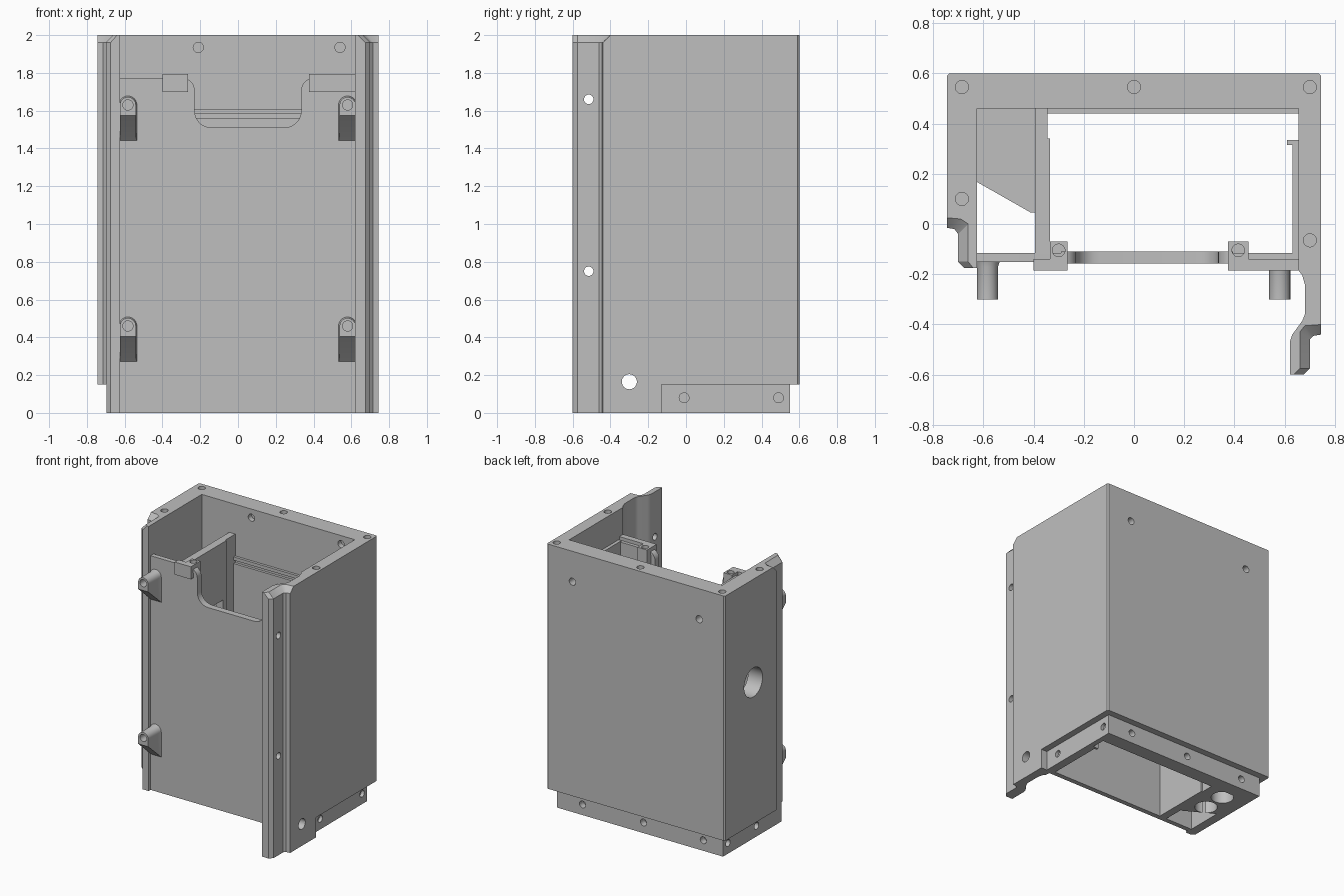
import bpy, bmesh, math
from mathutils import Matrix, Vector

if "Cube" in bpy.data.objects:
    bpy.data.objects.remove(bpy.data.objects["Cube"])

grey = bpy.data.materials.new("plain_grey")
grey.diffuse_color = (0.52, 0.52, 0.52, 1)
grey.use_nodes = True
grey.node_tree.nodes["Principled BSDF"].inputs["Base Color"].default_value = grey.diffuse_color


def finish(name, bm):
    bmesh.ops.recalc_face_normals(bm, faces=bm.faces)
    me = bpy.data.meshes.new(name)
    bm.to_mesh(me)
    bm.free()
    me.materials.append(grey)
    ob = bpy.data.objects.new(name, me)
    bpy.context.collection.objects.link(ob)
    return ob


def loft(name, layers, axis="z"):
    """Solid through (outline, height) layers; axis y maps outlines to the XZ plane."""
    bm = bmesh.new()
    rings = []
    for pts, h in layers:
        rings.append([bm.verts.new((a, b, h) if axis == "z" else (a, h, b)) for a, b in pts])
    for lo, hi in zip(rings, rings[1:]):
        for i in range(len(lo)):
            j = (i + 1) % len(lo)
            bm.faces.new((lo[i], lo[j], hi[j], hi[i]))
    bm.faces.new(rings[0])
    bm.faces.new(rings[-1])
    return finish(name, bm)


def box(name, x0, x1, y0, y1, z0, z1):
    return loft(name, [([(x0, y0), (x1, y0), (x1, y1), (x0, y1)], z) for z in (z0, z1)])


def subtract(ob, cutter):
    mod = ob.modifiers.new("cut", "BOOLEAN")
    mod.object = cutter
    mod.solver = "EXACT"
    bpy.context.view_layer.objects.active = ob
    bpy.ops.object.modifier_apply(modifier=mod.name)
    bpy.data.objects.remove(cutter)


def drill(ob, holes):
    """Cut round holes given as (centre, axis, radius, full length)."""
    bm = bmesh.new()
    for c, axis, r, length in holes:
        rot = Vector((0, 0, 1)).rotation_difference(
            Vector([float(axis == k) for k in "xyz"])).to_matrix().to_4x4()
        bmesh.ops.create_cone(bm, cap_ends=True, segments=28, radius1=r, radius2=r,
                              depth=length, matrix=Matrix.Translation(c) @ rot)
    subtract(ob, finish("hole_cutter", bm))


def smooth(ob):
    bpy.ops.object.select_all(action="DESELECT")
    ob.select_set(True)
    bpy.context.view_layer.objects.active = ob
    bpy.ops.object.shade_smooth_by_angle(angle=math.radians(30))


# Thick rear and side walls
wall = [(-.735, .6), (-.745, .59), (-.745, .03), (-.625, .03), (-.625, .46), (.655, .46),
        (.655, -.13), (.745, -.13), (.745, .59), (.735, .6)]
shell = loft("housing_walls", [(wall, .15), (wall, 2)])
holes = [((x, y, 2), "z", .026, .12) for x, y in
         ((-.685, .545), (0, .545), (.7, .545), (-.685, .1), (.7, -.065))]
holes += [((x, .6, 1.77), "y", .027, .12) for x in (-.53, .53)]
holes += [((x, .46, 1.935), "y", .027, .08) for x in (-.21, .54)]
holes += [((-.69, .26, 1.22), "x", .11, .3)]
drill(shell, holes)

# Recessed base lip
lip = [(-.695, .55), (-.695, -.15), (-.675, -.175), (-.625, -.175), (-.625, .44),
       (.655, .44), (.655, -.13), (.695, -.13), (.695, .55)]
base = loft("base_lip", [(lip, 0), (lip, .15)])
holes = [((x, .55, .08), "y", .026, .1) for x in (-.53, -.03, .48)]
holes += [((.695, y, .08), "x", .026, .05) for y in (-.01, .49)]
holes += [((-.695, y, .08), "x", .026, .08) for y in (.15, .49)]
drill(base, holes)

# Right mounting flange, chamfered at the top
inner = [(.655, -.13), (.655, -.185), (.67, -.205), (.68, -.24), (.68, -.36), (.67, -.385),
         (.63, -.44), (.62, -.47), (.62, -.6)]
low = inner + [(.675, -.6), (.70, -.575), (.70, -.46), (.715, -.445), (.745, -.44), (.745, -.13)]
top = inner + [(.635, -.6), (.66, -.575), (.66, -.43), (.68, -.405), (.745, -.40), (.745, -.13)]
flange = loft("right_flange", [(low, 0), (low, 1.96), (top, 2)])
drill(flange, [((.67, -.515, z), "x", .025, .3) for z in (.75, 1.66)]
      + [((.7, -.3, .165), "x", .04, .3)])

# Left mounting flange
low = [(-.745, .03), (-.745, -.015), (-.715, -.02), (-.70, -.04), (-.70, -.15), (-.675, -.175),
       (-.625, -.175), (-.625, .03)]
top = [(-.745, .03), (-.745, .025), (-.69, .02), (-.66, 0), (-.66, -.15), (-.64, -.175),
       (-.625, -.175), (-.625, .03)]
loft("left_flange", [(low, .15), (low, 1.96), (top, 2)])


# Front panel with rounded cutout
def arc(cx, cz, r, a0, a1, n=7):
    return [(cx + r * math.cos(math.radians(a0 + (a1 - a0) * i / n)),
             cz + r * math.sin(math.radians(a0 + (a1 - a0) * i / n))) for i in range(n + 1)]


def notch(off):
    half = (arc(-.29, 1.71, .06 - off, 90, 0) +
            arc(-.14, 1.60, .09 + off, 180, 270))
    return half + [(.105 - x, z) for x, z in reversed(half)]


panel = [(-.63, 0), (-.63, 1.77)] + notch(0) + [(.66, 1.77), (.66, 0)]
smooth(loft("front_panel", [(panel, -.152), (panel, -.115)], "y"))
rim = notch(0) + notch(.02)[::-1]
smooth(loft("cutout_rim", [(rim, -.158), (rim, -.109)], "y"))

# Clip pads and screw bosses along the panel top
box("left_clip_pad", -.4, -.265, -.185, -.14, 1.70, 1.795)
box("right_clip_pad", .375, .655, -.185, -.14, 1.70, 1.795)
for side, x0, x1 in (("left", -.335, -.265), ("right", .375, .455)):
    boss = box(side + "_screw_boss", x0, x1, -.145, -.07, 1.62, 1.795)
    drill(boss, [(((x0 + x1) / 2, -.105, 1.795), "z", .025, .12)])

# Angled standoffs on the panel
for side, x in (("left", -.583), ("right", .58)):
    for level, z in (("lower", .46), ("upper", 1.63)):
        cap = arc(x, z, .042, 0, 180, 14)
        wide = arc(x, z, .05, 0, 180, 14)
        tip = cap + [(x - .042, z - .055), (x + .042, z - .055)]
        mid = cap + [(x - .042, z - .17), (x + .042, z - .17)]
        root = wide + [(x - .05, z - .195), (x + .05, z - .195)]
        post = loft(f"{side}_{level}_standoff", [(tip, -.30), (mid, -.17), (root, -.145)], "y")
        drill(post, [((x, -.30, z), "y", .027, .16)])
        smooth(post)

# Inner divider with a side opening
divider = box("divider", -.395, -.335, -.12, .34, 0, 1.775)
subtract(divider, box("opening_cutter", -.5, -.2, .18, .3, 1.0, 1.34))
box("divider_rear_web", -.395, -.345, .34, .46, 0, 1.775)

# Inner guide rails and rear ledges
box("right_rail", .63, .66, -.13, .32, 0, 1.775)
box("right_rail_stop", .61, .66, .315, .335, 0, 1.775)
box("upper_ledge", -.345, .655, .44, .47, 1.585, 1.61)
box("lower_ledge", -.345, .655, .44, .47, .15, 1.56)

# Side compartment floor with two ports
floor_pts = [(-.63, .47), (-.63, .17), (-.41, .045), (-.39, .045), (-.39, .47)]
floor = loft("compartment_floor", [(floor_pts, 0), (floor_pts, .15)])
drill(floor, [((-.505, y, 0), "z", .08, .24) for y in (.19, .37)])

for name in ("housing_walls", "base_lip", "right_flange", "left_flange", "compartment_floor"):
    smooth(bpy.data.objects[name])
